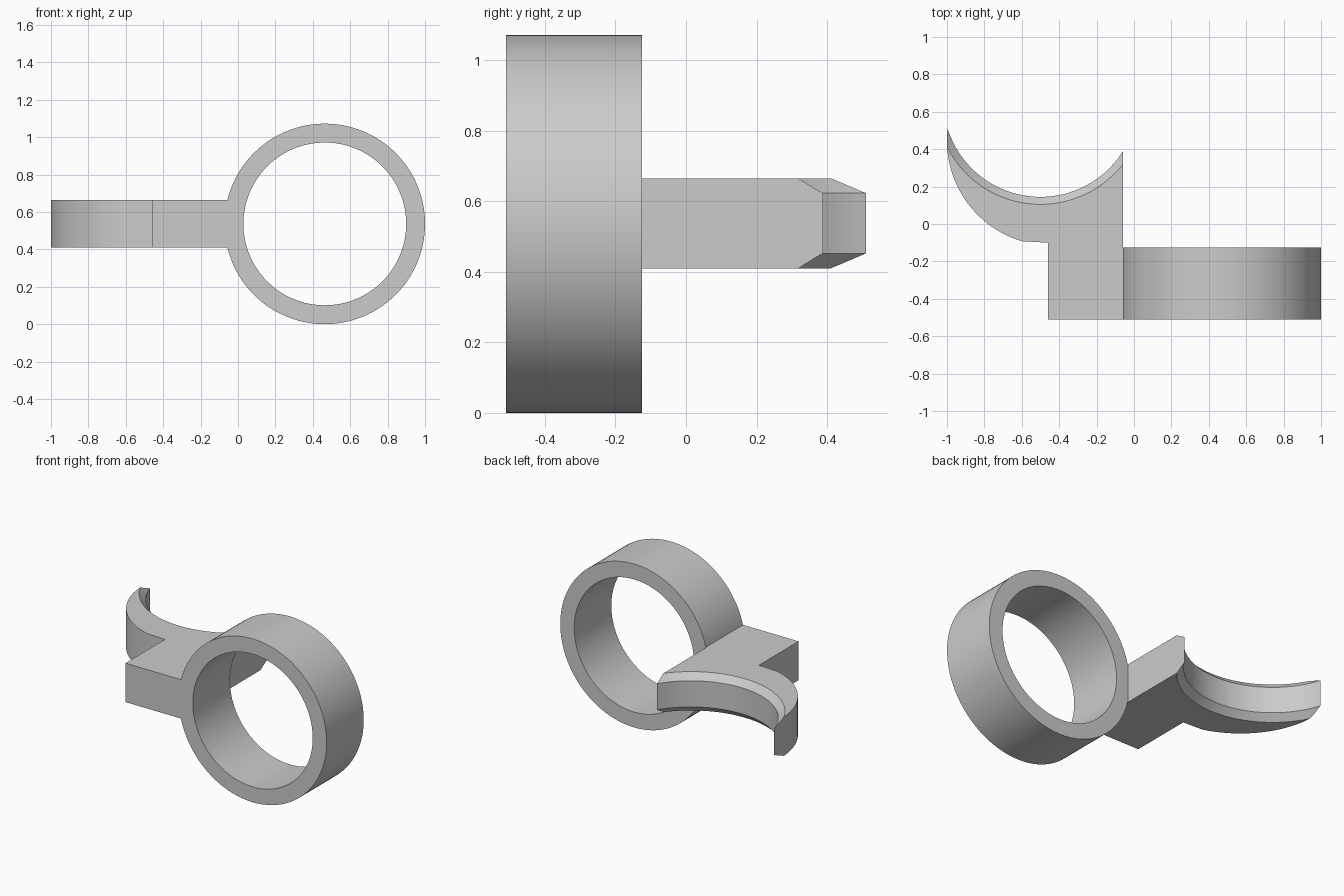
import bpy
import bmesh
from math import atan2, cos, sin, tau, radians

cube = bpy.data.objects.get("Cube")
if cube:
    bpy.data.objects.remove(cube, do_unlink=True)

grey = bpy.data.materials.new("plain grey")
grey.use_nodes = True
grey.diffuse_color = (0.6, 0.6, 0.6, 1)
grey.node_tree.nodes["Principled BSDF"].inputs["Base Color"].default_value = (0.6, 0.6, 0.6, 1)

SEGMENTS = 128
FRONT, RING_BACK = -0.51, -0.125
LOW, HIGH = 0.41, 0.665


def make_object(name, bm):
    bmesh.ops.recalc_face_normals(bm, faces=bm.faces)
    mesh = bpy.data.meshes.new(name)
    bm.to_mesh(mesh)
    bm.free()
    mesh.materials.append(grey)
    obj = bpy.data.objects.new(name, mesh)
    bpy.context.collection.objects.link(obj)
    return obj


def prism(name, outline, bottom, top):
    bm = bmesh.new()
    face = bm.faces.new([bm.verts.new((x, y, bottom)) for x, y in outline])
    grown = bmesh.ops.extrude_face_region(bm, geom=[face])["geom"]
    verts = [g for g in grown if isinstance(g, bmesh.types.BMVert)]
    bmesh.ops.translate(bm, verts=verts, vec=(0, 0, top - bottom))
    return make_object(name, bm)


def lathe(name, profile, place, closed):
    """Sweep (radius, height) points round a full turn; place maps to space."""
    bm = bmesh.new()
    rings = [[bm.verts.new(place(r * cos(tau * i / SEGMENTS), r * sin(tau * i / SEGMENTS), h))
              for i in range(SEGMENTS)] for r, h in profile]
    pairs = list(zip(rings, rings[1:]))
    if closed:
        pairs.append((rings[-1], rings[0]))
    else:
        bm.faces.new(rings[0])
        bm.faces.new(rings[-1])
    for a, b in pairs:
        for i in range(SEGMENTS):
            j = (i + 1) % SEGMENTS
            bm.faces.new((a[i], a[j], b[j], b[i]))
    return make_object(name, bm)


def combine(target, other, operation):
    mod = target.modifiers.new(operation.lower(), "BOOLEAN")
    mod.operation, mod.solver, mod.object = operation, "EXACT", other
    bpy.ops.object.select_all(action="DESELECT")
    bpy.context.view_layer.objects.active = target
    target.select_set(True)
    bpy.ops.object.modifier_apply(modifier=mod.name)
    bpy.data.objects.remove(other, do_unlink=True)


# Arm with the rounded back of the cradle, seen from above
cx, cy, radius = -0.44, 0.445, 0.56
start, end = atan2(-0.545, -0.16), atan2(0.155, -0.538) - tau
outline = [(-0.06, 0.6), (-0.06, RING_BACK), (0.0, RING_BACK), (0.0, FRONT),
           (-0.46, FRONT), (-0.46, -0.1)]
for i in range(41):
    a = start + (end - start) * i / 40
    outline.append((cx + radius * cos(a), cy + radius * sin(a)))
bracket = prism("ring_bracket", outline, LOW, HIGH)

# Round seat with chamfered rims, cut from the cradle
seat = lathe("seat_cutter",
             [(0.6, LOW - 0.04), (0.56, LOW), (0.52, LOW + 0.042),
              (0.52, HIGH - 0.042), (0.56, HIGH), (0.6, HIGH + 0.04)],
             lambda u, v, h: (-0.5 + u, 0.665 + v, h), closed=False)
combine(bracket, seat, "DIFFERENCE")

# Open ring joined to the arm
ring = lathe("ring",
             [(0.536, FRONT), (0.536, RING_BACK), (0.435, RING_BACK), (0.435, FRONT)],
             lambda u, v, h: (0.464 + u, h, 0.536 + v), closed=True)
combine(bracket, ring, "UNION")

bpy.ops.object.shade_smooth_by_angle(angle=radians(14))
